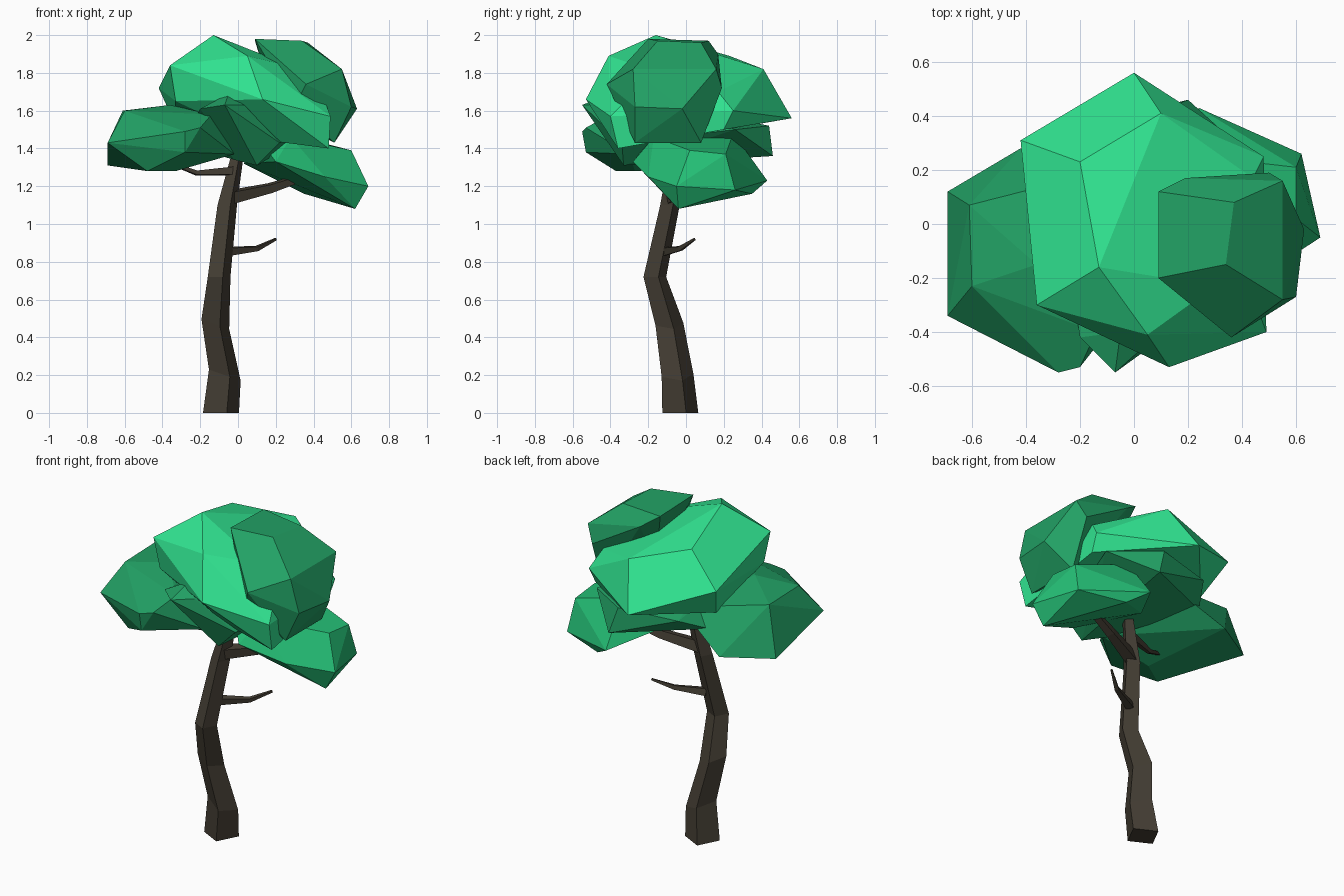
import bpy, bmesh, math
from mathutils import Vector


def material(name, rgb):
    m = bpy.data.materials.new(name)
    m.diffuse_color = (*rgb, 1)
    return m


BARK = material("bark", (0.058, 0.048, 0.034))
BRIGHT = material("leaf_bright", (0.03, 0.77, 0.28))
MID = material("leaf_mid", (0.018, 0.52, 0.18))
DARK = material("leaf_dark", (0.016, 0.36, 0.13))


def finish(name, bm, mat):
    bmesh.ops.recalc_face_normals(bm, faces=bm.faces)
    mesh = bpy.data.meshes.new(name)
    bm.to_mesh(mesh)
    bm.free()
    mesh.materials.append(mat)
    bpy.context.collection.objects.link(bpy.data.objects.new(name, mesh))


def limb(name, path, sides, turn=0.0, flat=False):
    """Faceted tube through (x, y, z, radius) stations; flat = near-level rings."""
    bm = bmesh.new()
    pts = [Vector(p[:3]) for p in path]
    rings = []
    for i, p in enumerate(pts):
        d = pts[min(i + 1, len(pts) - 1)] - pts[max(i - 1, 0)]
        if flat:
            u, v = Vector((1, 0, -0.35 if i in (1, 2) else 0)), Vector((0, 1, 0))
        else:
            u = d.cross(Vector((0, 0, 1))).normalized()
            v = u.cross(d).normalized()
        angles = [turn + math.tau * k / sides for k in range(sides)]
        rings.append([bm.verts.new(p + path[i][3] * (u * math.cos(a) + v * math.sin(a)))
                      for a in angles])
    for a, b in zip(rings, rings[1:]):
        for k in range(sides):
            n = (k + 1) % sides
            bm.faces.new((a[k], a[n], b[n], b[k]))
    bm.faces.new(rings[0])
    bm.faces.new(rings[-1])
    finish(name, bm, BARK)


def clump(name, mat, corners):
    """Leaf clump: faceted convex hull over its corners."""
    bm = bmesh.new()
    for c in corners:
        bm.verts.new(c)
    bmesh.ops.convex_hull(bm, input=bm.verts)
    loose = [v for v in bm.verts if not v.link_faces]
    bmesh.ops.delete(bm, geom=loose, context='VERTS')
    bmesh.ops.dissolve_limit(bm, angle_limit=math.radians(9), verts=bm.verts, edges=bm.edges)
    finish(name, bm, mat)


# Crooked four-sided trunk
limb("trunk", [(-0.09, -0.03, 0, 0.1), (-0.07, -0.045, 0.2, 0.088), (-0.12, -0.088, 0.47, 0.077),
               (-0.10, -0.165, 0.72, 0.063), (-0.057, -0.085, 1.1, 0.054),
               (-0.01, -0.06, 1.33, 0.037), (0.02, -0.04, 1.45, 0.03)], 4, 0.31, flat=True)

# Branches
limb("low_branch", [(-0.06, -0.11, 0.855, 0.03), (0.1, -0.03, 0.87, 0.017), (0.2, 0.045, 0.92, 0.008)], 4, 0.6)
limb("right_branch", [(-0.05, -0.08, 1.14, 0.045), (0.17, 0.0, 1.19, 0.032),
                      (0.32, 0.04, 1.24, 0.025), (0.36, 0.06, 1.32, 0.02)], 4, 0.6)
limb("left_branch", [(-0.02, -0.07, 1.28, 0.03), (-0.22, -0.13, 1.27, 0.016), (-0.34, -0.17, 1.315, 0.01)], 4, 0.6)

# Leaf clumps
clump("crown_leaves", BRIGHT, [
    (-0.13, -0.16, 2.0), (0.05, -0.41, 1.89), (-0.36, -0.3, 1.84), (0.13, -0.53, 1.66),
    (0.49, -0.4, 1.57), (0.48, -0.36, 1.4), (-0.42, 0.31, 1.72), (-0.2, 0.23, 1.89),
    (0.1, 0.41, 1.82), (0.0, 0.56, 1.56), (0.3, -0.23, 1.83), (0.46, -0.32, 1.65), (0.44, 0.17, 1.70),
    (0.48, 0.25, 1.6), (0.47, 0.2, 1.5), (-0.33, 0.18, 1.52), (-0.33, -0.28, 1.65), (0.1, -0.3, 1.45)])
clump("upper_right_leaves", DARK, [
    (0.09, 0.12, 1.97), (0.09, -0.2, 1.98), (0.19, 0.17, 1.9), (0.34, -0.15, 1.97),
    (0.37, 0.08, 1.96), (0.55, 0.16, 1.82), (0.5, 0.19, 1.72), (0.55, -0.28, 1.82),
    (0.63, -0.02, 1.61), (0.6, -0.27, 1.62), (0.36, -0.42, 1.74), (0.3, -0.36, 1.62),
    (0.51, -0.27, 1.43), (0.51, 0.08, 1.43), (0.2, 0.0, 1.6)])
clump("left_leaves", DARK, [
    (-0.69, 0.12, 1.31), (-0.69, -0.34, 1.43), (-0.61, 0.07, 1.6), (-0.6, -0.23, 1.6),
    (-0.43, -0.42, 1.43), (-0.28, -0.55, 1.49), (-0.2, -0.53, 1.51), (-0.28, -0.53, 1.38),
    (-0.48, -0.37, 1.28), (-0.33, -0.27, 1.28), (-0.42, 0.28, 1.31), (-0.36, -0.15, 1.63),
    (-0.14, -0.4, 1.58), (-0.02, -0.3, 1.37), (-0.1, 0.2, 1.5)])
clump("lower_right_leaves", MID, [
    (0.69, -0.05, 1.2), (0.62, -0.04, 1.08), (0.6, 0.02, 1.39), (0.6, 0.21, 1.37),
    (0.62, 0.26, 1.18), (0.24, 0.43, 1.23), (0.46, -0.2, 1.25), (0.28, -0.17, 1.46),
    (0.2, -0.28, 1.33), (0.14, -0.22, 1.41), (0.25, 0.25, 1.48), (0.03, 0.1, 1.32),
    (0.33, 0.0, 1.18), (0.35, 0.35, 1.16)])
clump("inner_leaves", DARK, [
    (-0.07, -0.55, 1.63), (-0.2, -0.42, 1.61), (-0.05, -0.40, 1.69), (0.03, -0.46, 1.63),
    (0.0, -0.48, 1.55), (0.1, -0.33, 1.31), (0.22, -0.34, 1.43), (-0.02, -0.25, 1.34),
    (-0.3, 0.2, 1.42), (0.2, 0.46, 1.36), (0.15, 0.44, 1.52), (0.42, 0.26, 1.5),
    (-0.2, 0.36, 1.5), (0.1, 0.15, 1.35)])
